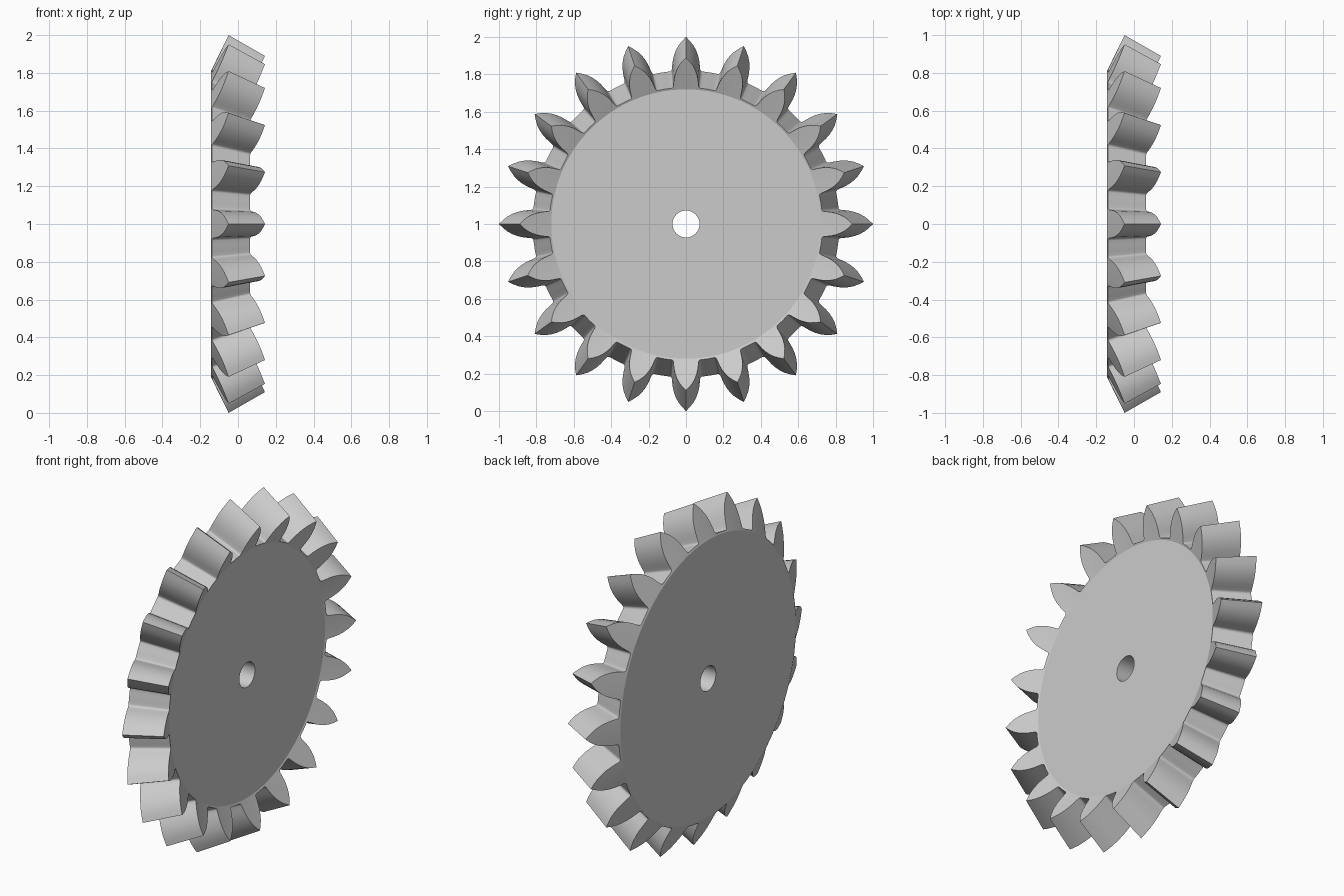
import bpy, bmesh
from math import sin, cos, radians

cube = bpy.data.objects.get("Cube")
if cube:
    bpy.data.objects.remove(cube, do_unlink=True)

TEETH = 20
PITCH = 360 / TEETH
APEX = 1.70        # point on the axis where all tooth lines meet
SHRINK = 0.89      # size of the small end against the large end
BORE = 0.072
RIM = 0.01         # narrow sloping border around each flat side

# Half tooth as (degrees from tooth centre, height fraction), tip to valley
flank = [(0, 1), (1.25, .88), (2.5, .74), (3.4, .6), (4.1, .46), (4.6, .32), (4.95, .18)]
fillet = [(6.2 - sin(radians(a)), .078 * (1 - cos(radians(a)))) for a in (78, 60, 40, 20, 0)]
half = flank + fillet + [(7.6, 0)]

# Full tooth from valley middle to valley middle
tooth = [(-a, t) for a, t in reversed(half)] + half[1:]
tooth = [(-PITCH / 2, 0)] + tooth


def section(t):
    """Closed axial section (x, radius) for one tooth height."""
    big = (-0.138 + 0.088 * t, 0.82 + 0.18 * t)
    small = (APEX - SHRINK * (APEX - big[0]), SHRINK * big[1])
    back_x, front_x = -0.138 - RIM / 2, APEX - SHRINK * (APEX + 0.138) - RIM / 2
    front_r = SHRINK * 0.82 - RIM
    return [(front_x, BORE), (front_x, front_r), small, big,
            (back_x, 0.82 - RIM), (back_x, BORE)]


# Sweep the section around the axis, with its height following the teeth
bm = bmesh.new()
columns = []
for i in range(TEETH):
    for deg, t in tooth:
        a = radians(i * PITCH + deg)
        columns.append([bm.verts.new((x, r * sin(a), 1 + r * cos(a)))
                        for x, r in section(t)])
for i, col in enumerate(columns):
    nxt = columns[(i + 1) % len(columns)]
    for j in range(len(col)):
        k = (j + 1) % len(col)
        bm.faces.new((col[j], nxt[j], nxt[k], col[k]))
bmesh.ops.recalc_face_normals(bm, faces=bm.faces)

mesh = bpy.data.meshes.new("bevel_gear")
bm.to_mesh(mesh)
bm.free()
gear = bpy.data.objects.new("bevel_gear", mesh)
bpy.context.collection.objects.link(gear)

# Plain grey metal
grey = bpy.data.materials.new("light_grey")
grey.use_nodes = True
colour = (0.6, 0.6, 0.6, 1)
grey.diffuse_color = colour
grey.node_tree.nodes["Principled BSDF"].inputs["Base Color"].default_value = colour
mesh.materials.append(grey)

# Smooth bore and flanks, crisp tooth edges
bpy.ops.object.select_all(action='DESELECT')
gear.select_set(True)
bpy.context.view_layer.objects.active = gear
bpy.ops.object.shade_smooth_by_angle(angle=radians(25))
